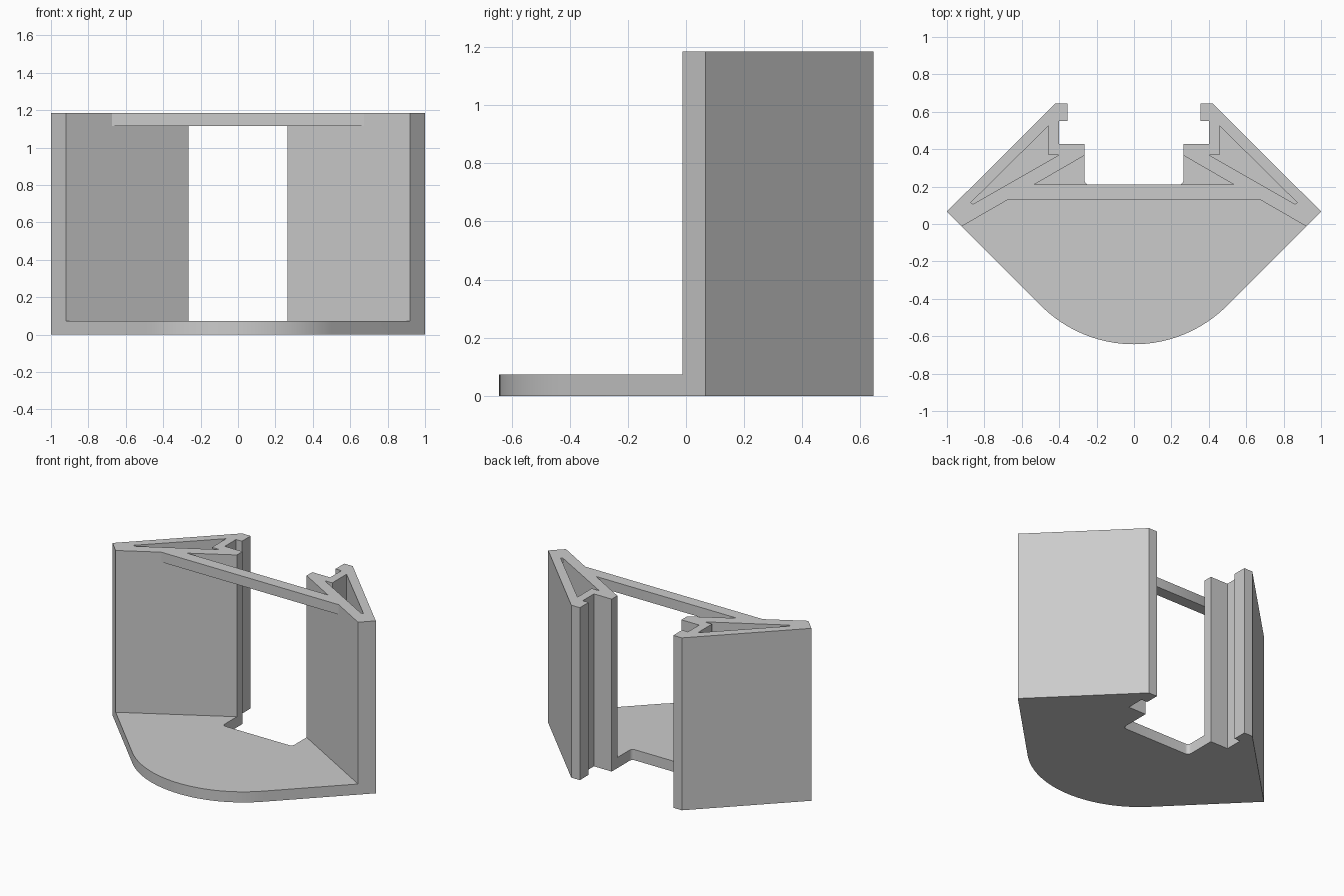
import bpy, bmesh, math

if "Cube" in bpy.data.objects:
    bpy.data.objects.remove(bpy.data.objects["Cube"], do_unlink=True)

HEIGHT, FLOOR, BAR_BOTTOM = 1.184, 0.073, 1.116

grey = bpy.data.materials.new("plain grey")
grey.use_nodes = True
COLOUR = (0.6, 0.6, 0.6, 1)
grey.diffuse_color = COLOUR
grey.node_tree.nodes["Principled BSDF"].inputs["Base Color"].default_value = COLOUR


def prism(name, outline, z0, z1):
    """Extrude a flat outline from z0 to z1."""
    bm = bmesh.new()
    face = bm.faces.new([bm.verts.new((x, y, z0)) for x, y in outline])
    top = bmesh.ops.extrude_face_region(bm, geom=[face])["geom"]
    for v in top:
        if isinstance(v, bmesh.types.BMVert):
            v.co.z = z1
    bmesh.ops.recalc_face_normals(bm, faces=bm.faces)
    mesh = bpy.data.meshes.new(name)
    bm.to_mesh(mesh)
    bm.free()
    obj = bpy.data.objects.new(name, mesh)
    bpy.context.collection.objects.link(obj)
    mesh.materials.append(grey)
    return obj


def flip(points):
    return [(-x, y) for x, y in reversed(points)]


def arc(cx, cy, r, start, end, steps):
    angles = [math.radians(start + (end - start) * i / steps) for i in range(steps + 1)]
    return [(cx + r * math.cos(a), cy + r * math.sin(a)) for a in angles]


def activate(obj):
    bpy.ops.object.select_all(action="DESELECT")
    obj.select_set(True)
    bpy.context.view_layer.objects.active = obj


# Full-height block: rounded nose, slanted sides, hooked rails and rear notch
nose = arc(0, 0.06, 0.703, -90, -45, 16)[1:]
rail = [(1, 0.067), (0.42, 0.645), (0.355, 0.645), (0.355, 0.55), (0.4, 0.55),
        (0.4, 0.428), (0.265, 0.428)]
notch = arc(0.24, 0.235, 0.025, 0, -90, 5)
half = nose + rail + notch
body = prism("bracket_body", [(0, -0.643)] + half + flip(half), 0, HEIGHT)

# Open room between the two angled inner walls
slope = math.tan(math.radians(30))
inner = lambda x: -0.012 + (0.92 - x) * slope
room = [(1.1, -1), (1.1, inner(1.1)), (0.2, inner(0.2))]
cutters = [prism("room_cutter", room + flip(room), FLOOR, 2)]

# Blind hollow inside each side wall
hollow = [(0.86, 0.107), (0.873, 0.114), (0.457, 0.525), (0.457, 0.37), (0.4, 0.37)]
for side, pts in (("left", hollow), ("right", flip(hollow))):
    cutters.append(prism(side + "_hollow_cutter", pts, FLOOR, 2))

activate(body)
for cutter in cutters:
    mod = body.modifiers.new("cut", "BOOLEAN")
    mod.operation, mod.solver, mod.object = "DIFFERENCE", "EXACT", cutter
    bpy.ops.object.modifier_apply(modifier=mod.name)
    bpy.data.objects.remove(cutter, do_unlink=True)

# Cross bar joining the walls at the top
ends = [(0.92 - (y + 0.012) / slope, y) for y in (0.13, 0.21)]
bar = prism("cross_bar", ends + flip(ends), BAR_BOTTOM, HEIGHT)

for obj in (body, bar):
    activate(obj)
    bpy.ops.object.shade_smooth_by_angle(angle=math.radians(30))
